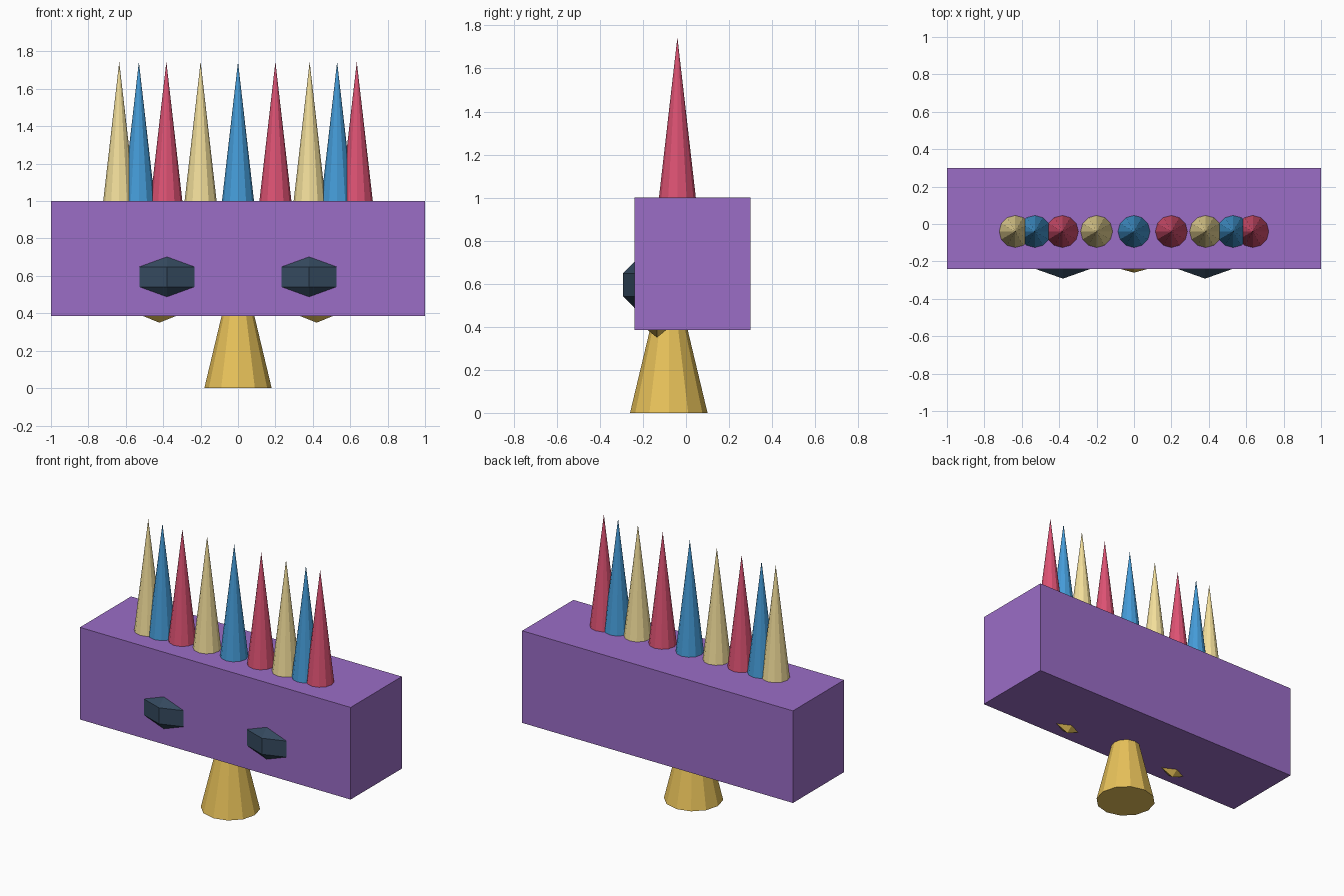
import bpy
from math import pi

if "Cube" in bpy.data.objects:
    bpy.data.objects.remove(bpy.data.objects["Cube"])


def material(name, hex_code):
    rgb = [int(hex_code[i:i + 2], 16) / 255 for i in (0, 2, 4)]
    linear = [c / 12.92 if c <= 0.04045 else ((c + 0.055) / 1.055) ** 2.4 for c in rgb]
    mat = bpy.data.materials.new(name)
    mat.diffuse_color = (*linear, 1)
    mat.use_nodes = True
    mat.node_tree.nodes["Principled BSDF"].inputs["Base Color"].default_value = mat.diffuse_color
    return mat


purple = material("purple", "9B6DC6")
gold = material("gold", "E8C25A")
slate = material("slate", "34495E")
cream = material("cream", "F3DF9B")
blue = material("blue", "459CD8")
red = material("red", "DD5273")


def finish(name, mat, scale=(1, 1, 1)):
    obj = bpy.context.object
    obj.name = name
    obj.scale = scale
    bpy.ops.object.transform_apply(location=False, rotation=True, scale=True)
    obj.data.materials.append(mat)
    return obj


def cone(name, mat, x, y, z0, z1, r0, r1=0.0, sides=12):
    bpy.ops.mesh.primitive_cone_add(vertices=sides, radius1=r0, radius2=r1,
                                    depth=z1 - z0, location=(x, y, (z0 + z1) / 2))
    return finish(name, mat)


def gem(name, mat, loc, size):
    # octahedron: a two-ring, four-segment sphere
    bpy.ops.mesh.primitive_uv_sphere_add(segments=4, ring_count=2, radius=1, location=loc)
    return finish(name, mat, size)


# block head
bpy.ops.mesh.primitive_cube_add(size=1, location=(0, 0.03, 0.6925))
finish("head_block", purple, (2.0, 0.54, 0.615))

# tapered neck stand, running slightly into the block
cone("neck", gold, 0, -0.08, 0.0, 0.41, 0.18, 0.082)

# row of crest spikes
colours = (cream, blue, red)
for i, x in enumerate((-0.635, -0.53, -0.383, -0.2, 0, 0.2, 0.383, 0.53, 0.635)):
    cone(f"crest_spike_{i + 1}", colours[i % 3], x, -0.04, 0.98, 1.745, 0.088)

# mirrored eyes and small points under the block
for side, s in (("left", -1), ("right", 1)):
    gem(f"{side}_eye", slate, (s * 0.38, -0.24, 0.595), (0.17, 0.06, 0.107))
    gem(f"{side}_lower_point", gold, (s * 0.42, -0.135, 0.42), (0.1, 0.05, 0.07))
